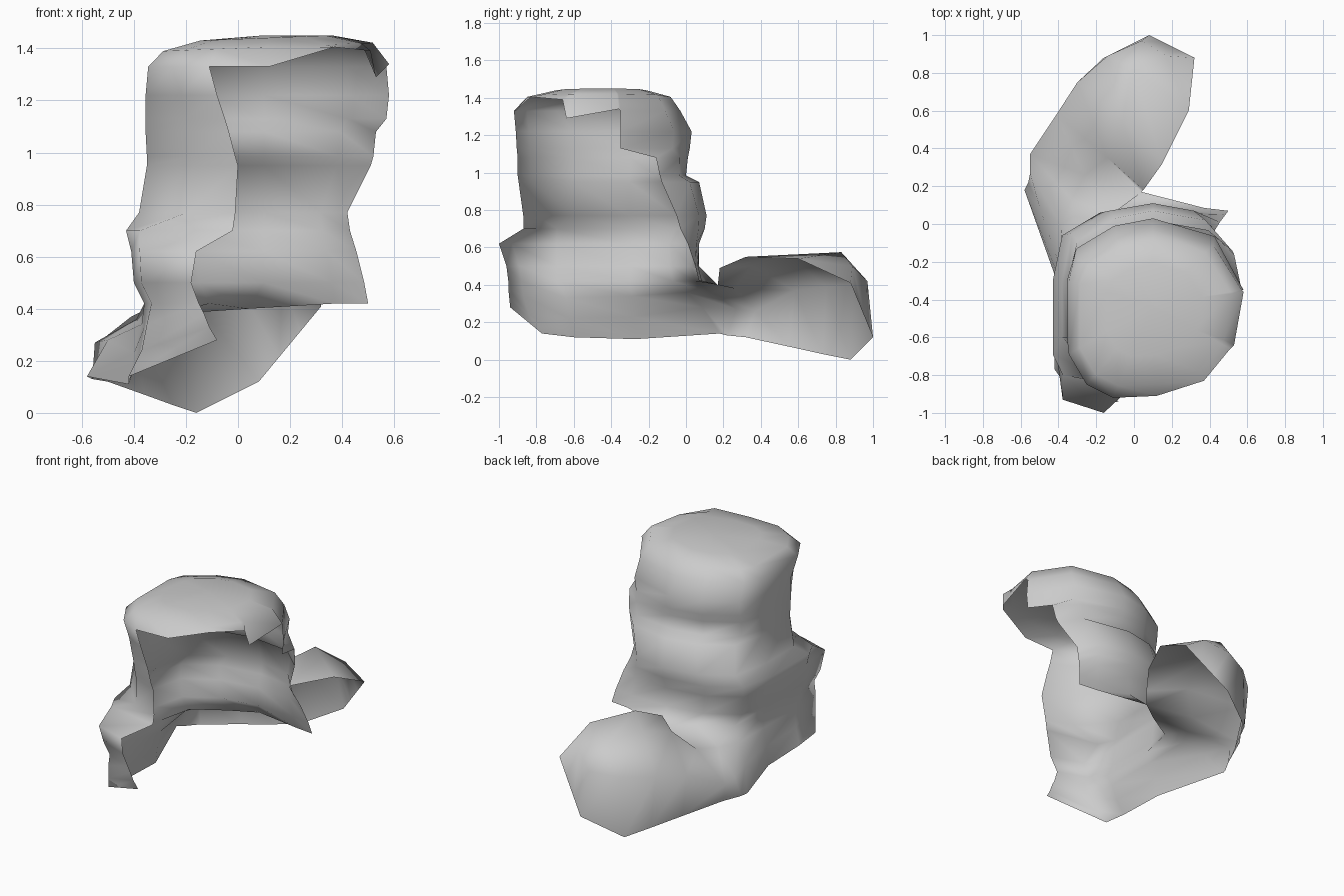
import bpy
import bmesh
from mathutils import Vector

cube = bpy.data.objects.get("Cube")
if cube:
    bpy.data.objects.remove(cube)

# One plain grey for the whole shell
grey = bpy.data.materials.new("plain_grey")
grey.use_nodes = True
colour = (0.6, 0.6, 0.6, 1)
grey.diffuse_color = colour
grey.node_tree.nodes["Principled BSDF"].inputs["Base Color"].default_value = colour

bm = bmesh.new()


def loft(rows):
    """Skin a sheet of quads over rows holding equal numbers of points."""
    grid = [[bm.verts.new(point) for point in row] for row in rows]
    for upper, lower in zip(grid, grid[1:]):
        for i in range(len(upper) - 1):
            bm.faces.new((upper[i], lower[i], lower[i + 1], upper[i + 1]))


def wall_row(z, front_x, front_y, side, back, edge_x, edge_y):
    """Horizontal section of the wall, from the front edge round to the far edge."""
    # The front right corner is tucked in between the crown and the lower bulge
    tucked = 0.75 < z < 1.3
    corner = 0.5 if tucked else 0.4 if z > 1.3 else 0.13
    return [
        Vector((front_x, front_y, z)),
        Vector((side + corner * (front_x - side), front_y + 0.07, z)),
        Vector((side, -0.6 if tucked else -0.69, z)),
        Vector((side, -0.3, z)),
        Vector((side + 0.05, back - 0.16, z)),
        Vector((side + 0.25, back - 0.04, z)),
        Vector((0.1, back, z)),
        Vector((0.1 + 0.68 * (edge_x - 0.1), back + 0.25 * (edge_y - back), z)),
        Vector((edge_x, edge_y, z)),
    ]


# Wrapping wall, open towards the front left
wall = [wall_row(*section) for section in (
    (1.33, -0.11, -0.92, -0.345, -0.03, 0.57, -0.35),
    (1.22, -0.08, -0.91, -0.355, 0.03, 0.58, -0.35),
    (1.13, -0.05, -0.905, -0.355, 0.02, 0.57, -0.35),
    (1.08, -0.035, -0.9, -0.355, 0.01, 0.53, -0.16),
    (0.985, -0.01, -0.9, -0.35, 0, 0.52, -0.14),
    (0.95, 0, -0.895, -0.35, 0.07, 0.51, -0.13),
    (0.77, -0.01, -0.87, -0.38, 0.11, 0.42, -0.05),
    (0.7, -0.02, -0.87, -0.43, 0.1, 0.43, -0.03),
    (0.62, -0.16, -1, -0.41, 0.07, 0.455, 0.01),
    (0.5, -0.18, -0.96, -0.4, 0.07, 0.485, 0.05),
    (0.42, -0.15, -0.95, -0.36, 0.09, 0.5, 0.07),
)]
# The hem flares out at the back to meet the tail
wall[-1][6] = Vector((0.04, 0.17, 0.4))
loft(wall)

# Crown: rim closed across the opening, then shrunk in steps up to the top
front_rim = [Vector(p) for p in (
    (0.58, -0.36, 1.34), (0.53, -0.64, 1.29), (0.51, -0.66, 1.39),
    (0.37, -0.83, 1.405), (0.12, -0.91, 1.33))]
rim = wall[0] + front_rim + wall[0][:1]
centre = Vector((0.1, -0.43, 0))
crown = [rim]
for scale, z in ((0.87, 1.405), (0.55, 1.44), (0.01, 1.45)):
    ring = [centre + (p - centre) * scale for p in rim]
    for p in ring:
        p.z = z + 0.04 * (p.x - 0.1)
    crown.append(ring)
loft(crown)

# Lower sweep: hangs from the wall hem, then runs back into the tail
hanging = (
    ((-0.13, -0.95, 0.38), (-0.11, -0.945, 0.33), (-0.08, -0.94, 0.28)),
    ((-0.35, -0.87, 0.34), (-0.37, -0.84, 0.24), (-0.42, -0.77, 0.14)),
    ((-0.36, -0.64, 0.33), (-0.38, -0.62, 0.22), (-0.42, -0.6, 0.12)),
    ((-0.37, -0.29, 0.34), (-0.4, -0.28, 0.23), (-0.42, -0.27, 0.11)),
    ((-0.39, 0, 0.36), (-0.5, 0.09, 0.28), (-0.58, 0.18, 0.14)),
    ((-0.33, 0.13, 0.36), (-0.55, 0.27, 0.27), (-0.56, 0.22, 0.13)),
    ((-0.26, 0.26, 0.38), (-0.55, 0.37, 0.26), (-0.5, 0.32, 0.12)),
)
sweep = [[top] + list(rest) for top, rest in zip(wall[-1], hanging)]

# Tail: a hood whose end folds over to a straight slanting rim
tip = (0.32, 0.88, 0.41)
heel = (0.08, 1, 0.12)
sweep += [
    [(0.05, 0.18, 0.49), (-0.14, 0.35, 0.5), (-0.41, 0.58, 0.37), (-0.36, 0.55, 0.07)],
    [(0.15, 0.32, 0.55), (-0.06, 0.55, 0.56), (-0.3, 0.75, 0.39), (-0.25, 0.73, 0.03)],
    [(0.29, 0.6, 0.54), (-0.01, 0.83, 0.575), (-0.14, 0.89, 0.4), (-0.16, 0.88, 0)],
    [tip, (0.17, 0.89, 0.5), (0.04, 0.97, 0.42), heel],
    [Vector(tip).lerp(heel, t / 3) for t in range(4)],
]
loft(sweep)

# Weld the shared borders and tidy the sheet
bmesh.ops.remove_doubles(bm, verts=bm.verts[:], dist=0.008)
bmesh.ops.recalc_face_normals(bm, faces=bm.faces[:])
crown_face = max(bm.faces, key=lambda f: f.calc_center_median().z)
if crown_face.normal.z < 0:
    bmesh.ops.reverse_faces(bm, faces=bm.faces[:])
for face in bm.faces:
    face.smooth = True

mesh = bpy.data.meshes.new("swept_shell")
bm.to_mesh(mesh)
bm.free()
mesh.materials.append(grey)
shell = bpy.data.objects.new("swept_shell", mesh)
bpy.context.collection.objects.link(shell)
